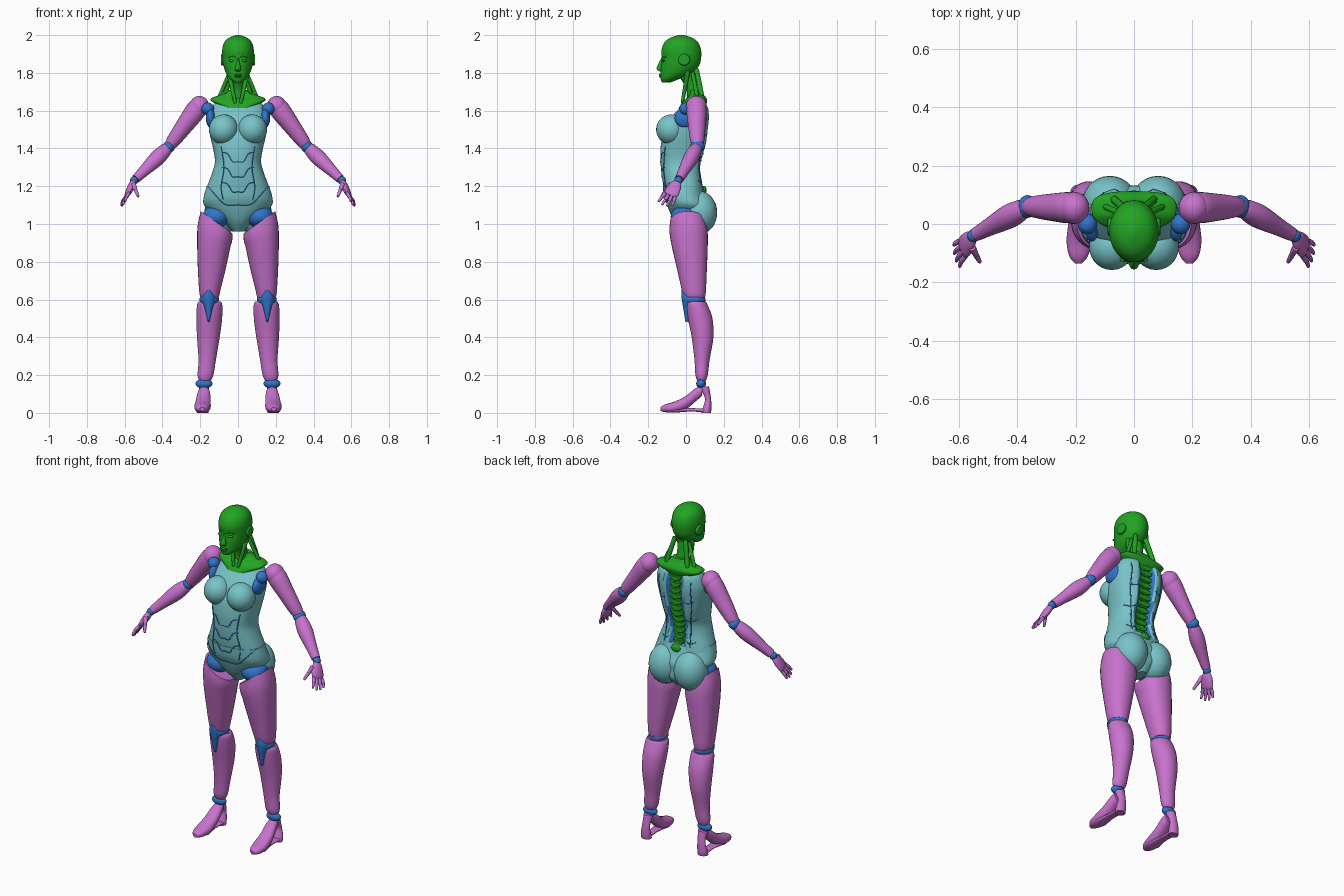
import bpy
import bmesh
from math import cos, sin, pi
from mathutils import Vector, Matrix
from mathutils.bvhtree import BVHTree

default_cube = bpy.data.objects.get("Cube")
if default_cube:
    bpy.data.objects.remove(default_cube, do_unlink=True)


def material(name, red, green, blue):
    mat = bpy.data.materials.new(name)
    mat.use_nodes = True
    colour = (red, green, blue, 1)
    mat.diffuse_color = colour
    mat.node_tree.nodes["Principled BSDF"].inputs["Base Color"].default_value = colour
    return mat


GREEN = material("core green", .016, .37, .016)
TEAL = material("shell teal", .19, .55, .58)
PINK = material("limb pink", .58, .17, .61)
BLUE = material("joint blue", .03, .18, .6)
trees = {}


def finish(name, bm, mats, mirror=False, rule=None):
    """Turn a bmesh into a shaded object, mirrored across x on request."""
    bmesh.ops.recalc_face_normals(bm, faces=bm.faces)
    for face in bm.faces:
        face.smooth = True
        if rule:
            face.material_index = int(rule(face.calc_center_median()))
    for edge in bm.edges:
        edge.smooth = edge.calc_face_angle(0) < .7
    trees[name] = BVHTree.FromBMesh(bm)
    mesh = bpy.data.meshes.new(name)
    bm.to_mesh(mesh)
    bm.free()
    for mat in mats:
        mesh.materials.append(mat)
    obj = bpy.data.objects.new(name, mesh)
    bpy.context.collection.objects.link(obj)
    if mirror:
        mod = obj.modifiers.new("Mirror", "MIRROR")
        mod.use_mirror_merge = False
    return obj


def smooth_rows(rows, steps=4):
    """Catmull-Rom interpolation of table rows."""
    rows = [Vector(row) for row in rows]
    out = []
    for i in range(len(rows) - 1):
        b, c = rows[i], rows[i + 1]
        a = rows[i - 1] if i else b
        d = rows[i + 2] if i + 2 < len(rows) else c
        for k in range(steps):
            t = k / steps
            out.append(b + t / 2 * (c - a + t * (2 * a - 5 * b + 4 * c - d
                                                 + t * (3 * b - a - 3 * c + d))))
    return out + [rows[-1]]


def skin(rings):
    """Bridge closed loops of points and cap both ends."""
    bm = bmesh.new()
    loops = [[bm.verts.new(p) for p in ring] for ring in rings]
    n = len(loops[0])
    for low, high in zip(loops, loops[1:]):
        for i in range(n):
            j = (i + 1) % n
            bm.faces.new((low[i], low[j], high[j], high[i]))
    bm.faces.new(loops[0])
    bm.faces.new(loops[-1])
    return bm


def loft(name, mat, rows, axis="z", power=2, mirror=False, bend=None, rule=None, sides=32):
    """Rows are position, centre x, half width, near edge, far edge."""
    rings = []
    for pos, cx, hw, lo, hi in smooth_rows(rows):
        ring = []
        for k in range(sides):
            c, s = cos(2 * pi * k / sides), sin(2 * pi * k / sides)
            c, s = [abs(v) ** (2 / power) * (1 if v > 0 else -1) for v in (c, s)]
            across = (lo + hi) / 2 + s * (hi - lo) / 2
            p = Vector((cx + c * hw, across, pos) if axis == "z" else (cx + c * hw, pos, across))
            ring.append(bend(p) if bend else p)
        rings.append(ring)
    mats = mat if isinstance(mat, list) else [mat]
    return finish(name, skin(rings), mats, mirror, rule)


def limb(name, mat, start, end, rows, wide=None, mirror=True, sides=20):
    """Rows are fraction along the limb, radius, other radius."""
    start, end = Vector(start), Vector(end)
    d = (end - start).normalized()
    u = Vector(wide).normalized() if wide else d.orthogonal().normalized()
    v = d.cross(u)
    angles = [2 * pi * k / sides for k in range(sides)]
    rings = [[start.lerp(end, t) + u * (cos(a) * ru) + v * (sin(a) * rv) for a in angles]
             for t, ru, rv in smooth_rows(rows)]
    return finish(name, skin(rings), [mat], mirror)


def rod(name, mat, start, end, r, r_end=None, mirror=True):
    r_end = r_end or r
    rows = [(0, r * .6, r * .6), (.08, r, r), (.92, r_end, r_end), (1, r_end * .6, r_end * .6)]
    return limb(name, mat, start, end, rows, mirror=mirror, sides=12)


def ball(name, mat, centre, radii, mirror=True, tilt=0):
    bm = bmesh.new()
    place = Matrix.Translation(centre) @ Matrix.Rotation(tilt, 4, "X") @ Matrix.Diagonal((*radii, 1))
    bmesh.ops.create_uvsphere(bm, u_segments=28, v_segments=16, radius=1, matrix=place)
    return finish(name, bm, [mat], mirror)


def surface_y(x, z, side, parts):
    hits = [trees[p].ray_cast(Vector((x, side, z)), Vector((0, -side, 0)))[0] for p in parts]
    ys = [h.y * side for h in hits if h]
    return max(ys) * side if ys else 0


def seam(name, mat, points, side, parts, r=.003):
    """Thin line laid on the surface through (x, z) points."""
    path = smooth_rows([(x, 0, z) for x, z in points], 5)
    path = [Vector((p.x, surface_y(p.x, p.z, side, parts), p.z)) for p in path]
    rings = []
    for i, p in enumerate(path):
        along = (path[min(i + 1, len(path) - 1)] - path[max(i - 1, 0)]).normalized()
        out = Vector((0, side, 0))
        flat = along.cross(out).normalized()
        rings.append([p + r * (cos(k * pi / 3) * out + sin(k * pi / 3) * flat) for k in range(6)])
    finish(name, skin(rings), [mat], True)


# Torso shell with a spine channel down the back
def channel(p):
    if p.y > 0:
        p.y -= .04 * max(0, 1 - (p.x / .06) ** 2)
    return p


loft("torso_shell", [TEAL, BLUE], [
    (1.15, 0, .175, -.11, .1), (1.2, 0, .163, -.12, .095), (1.27, 0, .137, -.13, .085),
    (1.33, 0, .122, -.135, .09), (1.4, 0, .132, -.135, .11), (1.48, 0, .15, -.12, .12),
    (1.56, 0, .155, -.08, .128), (1.62, 0, .137, -.03, .12), (1.645, 0, .12, -.01, .1)],
    power=2.3, bend=channel, sides=64,
    rule=lambda c: c.y > .02 and abs(c.x) < .052 and c.z > 1.2)
loft("pelvis_shell", TEAL, [
    (1.2, 0, .166, -.123, .09), (1.14, 0, .182, -.115, .11), (1.1, 0, .18, -.1, .13),
    (1.06, 0, .14, -.085, .13), (1.01, 0, .08, -.06, .13), (.96, 0, .03, -.02, .09)],
    power=2.2, sides=48)
ball("buttocks", TEAL, (.083, .07, 1.06), (.095, .095, .115))
ball("bust", TEAL, (.076, -.078, 1.5), (.078, .08, .08), tilt=-.3)

# Panel seams
body = ["torso_shell", "pelvis_shell"]
for z in (1.33, 1.25, 1.17):
    seam("abdomen_seam", BLUE, [(0, z), (.03, z), (.055, z + .04), (.085, z + .05)], -1, body)
seam("side_seam", BLUE, [(.08, 1.13), (.09, 1.2), (.075, 1.3), (.09, 1.41)], -1, body)
seam("pelvis_seam", BLUE, [(0, 1.1), (.06, 1.1), (.1, 1.13), (.16, 1.2)], -1, body)
seam("back_seam", BLUE, [(.085, 1.2), (.08, 1.33), (.1, 1.45), (.105, 1.6)], 1, body)
for z in (1.23, 1.36, 1.48):
    seam("rib_seam", BLUE, [(.06, z), (.085, z - .01), (.11, z)], 1, body)

# Spine of chevron vertebrae
wing = [(0, -.022), (.6, -.014), (1, .004), (.95, .018), (.4, .01), (0, .012)]
for i in range(12):
    z = 1.21 + i * .036
    half = .036 + .012 * sin(pi * i / 12)
    y = surface_y(0, z, 1, body) + .005
    outline = [(half * x, h) for x, h in wing] + [(-half * x, h) for x, h in wing[-2:0:-1]]
    bm = bmesh.new()
    face = bm.faces.new([bm.verts.new((x, y - .02, z + h)) for x, h in outline])
    made = bmesh.ops.extrude_face_region(bm, geom=[face])["geom"]
    moved = [v for v in made if isinstance(v, bmesh.types.BMVert)]
    for v in moved:
        v.co.y += .045 - .3 * abs(v.co.x)
    vertebra = finish("vertebra", bm, [GREEN])
    bevel = vertebra.modifiers.new("Bevel", "BEVEL")
    bevel.width = .003
ball("tailbone", GREEN, (0, surface_y(0, 1.18, 1, body), 1.18), (.03, .012, .022), mirror=False)

# Shoulder yoke and neck
loft("shoulder_yoke", GREEN, [
    (1.615, 0, .07, -.038, .1), (1.65, 0, .14, -.015, .112), (1.67, 0, .135, .008, .105),
    (1.69, 0, .07, .02, .09), (1.71, 0, .045, .02, .08)], power=3)
loft("neck", GREEN, [(1.66, 0, .04, .005, .075), (1.72, 0, .034, 0, .06), (1.8, 0, .04, -.05, .05)])
rod("front_neck_cord", GREEN, (.052, .01, 1.81), (.014, -.02, 1.64), .012, .009)
rod("rear_neck_cord", GREEN, (.035, .055, 1.82), (.07, .085, 1.67), .013)
rod("side_neck_cord", GREEN, (.045, .035, 1.8), (.1, .06, 1.67), .01)

# Head and face
loft("head", GREEN, [
    (1.75, 0, .02, -.127, -.08), (1.77, 0, .045, -.135, -.03), (1.8, 0, .064, -.135, .035),
    (1.84, 0, .077, -.133, .07), (1.88, 0, .083, -.128, .08), (1.92, 0, .084, -.13, .08),
    (1.96, 0, .074, -.115, .065), (1.985, 0, .05, -.085, .035), (2, 0, .01, -.04, -.01)], sides=48)
loft("nose", GREEN, [
    (1.808, 0, .012, -.14, -.12), (1.822, 0, .016, -.156, -.12),
    (1.855, 0, .009, -.143, -.11), (1.88, 0, .006, -.13, -.1)], sides=16)
ball("eyes", GREEN, (.033, -.12, 1.865), (.016, .01, .007))
ball("upper_lip", GREEN, (0, -.132, 1.79), (.022, .012, .005), mirror=False)
ball("lower_lip", GREEN, (0, -.132, 1.781), (.018, .012, .006), mirror=False)
seam("eyebrows", GREEN, [(.012, 1.88), (.03, 1.888), (.052, 1.882)], -1, ["head"], .004)
rod("ear_discs", GREEN, (.07, -.01, 1.87), (.09, -.01, 1.87), .03)

# Arms
elbow, wrist = Vector((.365, .06, 1.41)), Vector((.55, -.04, 1.23))
ball("shoulder_balls", BLUE, (.16, 0, 1.61), (.033, .035, .033))
ball("armpit_joints", BLUE, (.145, -.005, 1.56), (.025, .055, .05))
ball("shoulder_caps", PINK, (.205, .055, 1.622), (.052, .055, .056))
limb("upper_arms", PINK, (.195, .055, 1.64), elbow,
     [(0, .04, .04), (.15, .054, .053), (.5, .046, .048), (.85, .037, .038), (1, .028, .028)])
ball("elbow_balls", BLUE, elbow, (.032, .039, .032))
limb("forearms", PINK, elbow, wrist,
     [(0, .026, .026), (.12, .036, .036), (.35, .042, .04), (.7, .031, .03), (.95, .024, .024)])
ball("wrist_balls", BLUE, wrist, (.022, .022, .022))

# Hands with jointed fingers
reach, spread = Vector((.38, -.45, -.8)), Vector((-.3, -.87, .35))
limb("palms", PINK, wrist + reach * .008, wrist + reach * .1,
     [(0, .02, .015), (.3, .033, .019), (.75, .04, .016), (1, .034, .01)], wide=spread)
for k, length in zip((-1.5, -.5, .5, 1.5), (.05, .064, .068, .06)):
    base = wrist + reach * .098 + spread * (k * .02)
    way = (reach + spread * k * .12).normalized()
    middle = base + way * length * .5 + Vector((.004, 0, 0))
    ball("knuckle", BLUE, base, (.009, .009, .009))
    rod("finger_base", PINK, base, middle, .009)
    ball("finger_joint", BLUE, middle, (.008, .008, .008))
    rod("finger_tip", PINK, middle, base + way * length, .008, .006)
thumb = wrist + reach * .035 + spread * .03
thumb_joint, thumb_tip = Vector((.542, -.105, 1.18)), Vector((.528, -.13, 1.145))
rod("thumb_base", PINK, thumb, thumb_joint, .013, .01)
ball("thumb_joint", BLUE, thumb_joint, (.01, .01, .01))
rod("thumb_tip", PINK, thumb_joint, thumb_tip, .01, .007)


# Legs, with the thigh tops slanted along the hip line
def hip_slant(p):
    p.z += .7 * (p.x - .115) * max(0, p.z - .88) / .13
    return p


ball("hip_joints", BLUE, (.115, -.005, 1.04), (.072, .076, .06))
loft("thighs", PINK, [
    (.61, .15, .048, -.01, .1), (.64, .15, .055, -.02, .105), (.75, .14, .072, -.045, .11),
    (.88, .128, .088, -.075, .115), (.95, .122, .092, -.087, .115), (1.01, .113, .084, -.085, .105)],
    power=2.2, mirror=True, bend=hip_slant)
ball("knee_joints", BLUE, (.152, .043, .6), (.052, .06, .035))
loft("kneecaps", BLUE, [
    (.48, .155, .004, -.003, .02), (.55, .155, .02, -.014, .03),
    (.61, .155, .037, -.024, .05), (.65, .155, .012, -.025, .02)], mirror=True)
loft("shins", PINK, [
    (.17, .175, .03, .06, .105), (.2, .172, .042, .05, .115), (.28, .163, .046, .045, .125),
    (.4, .157, .06, .03, .145), (.5, .152, .068, .01, .14), (.57, .15, .067, 0, .115),
    (.59, .15, .058, .005, .105)], mirror=True)
ball("ankle_balls", BLUE, (.18, .08, .155), (.045, .026, .026))

# Feet with an open arch
loft("foot_uppers", PINK, [
    (-.135, .19, .012, .01, .03), (-.11, .19, .032, .004, .045), (-.06, .188, .043, .002, .06),
    (0, .185, .04, .02, .09), (.05, .181, .034, .06, .13), (.085, .18, .026, .09, .145)],
    axis="y", power=2.3, mirror=True)
loft("heels", PINK, [
    (0, .187, .03, .08, .132), (.03, .187, .03, .09, .135), (.08, .183, .024, .1, .132),
    (.14, .18, .028, .065, .122)], mirror=True)
loft("foot_soles", PINK, [
    (-.06, .188, .036, .001, .025), (.03, .187, .024, .007, .025), (.12, .187, .026, 0, .022)],
    axis="y", power=2.5, mirror=True)
